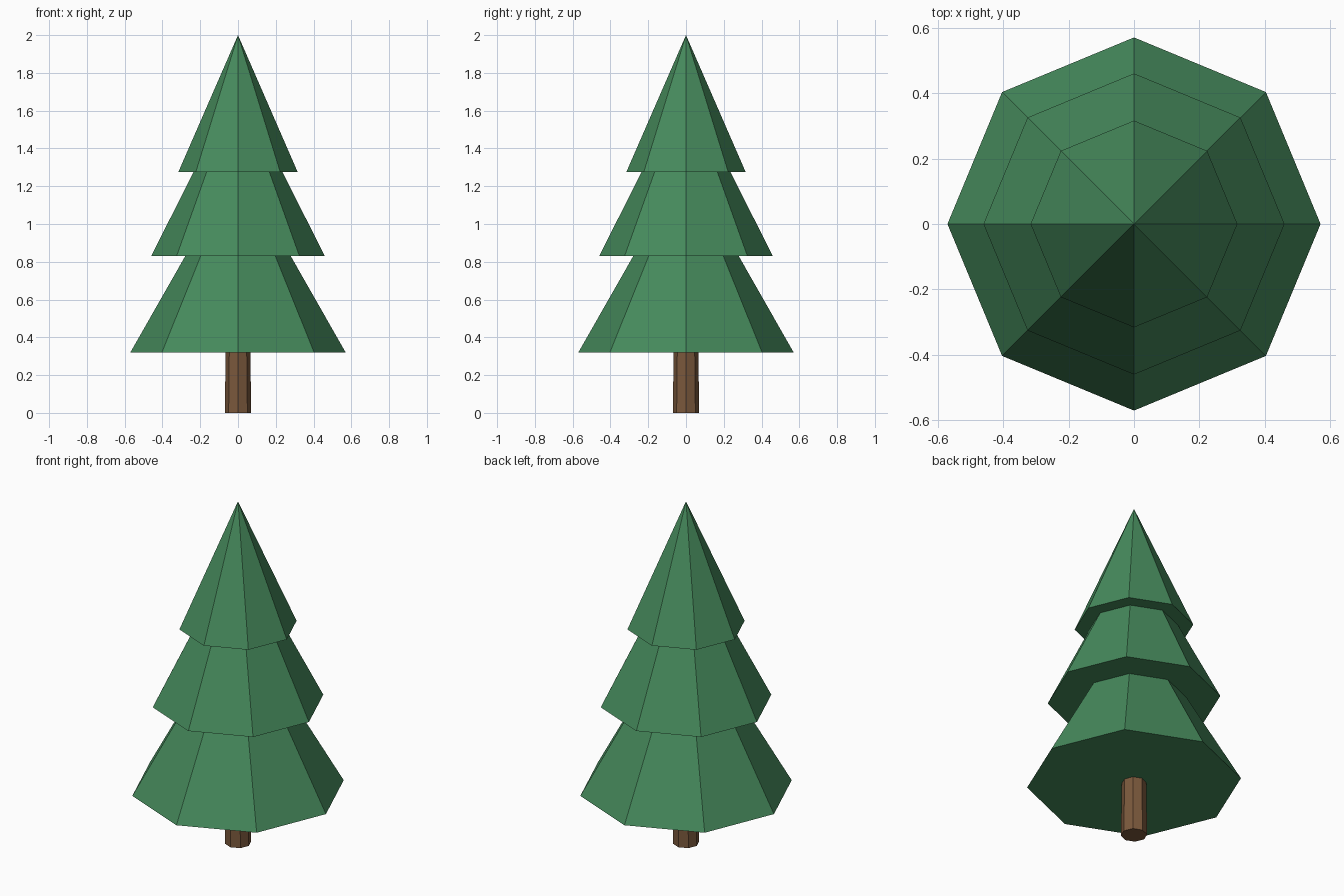
import bpy
import math

if "Cube" in bpy.data.objects:
    bpy.data.objects.remove(bpy.data.objects["Cube"])

SIDES = 8


def material(name, rgb):
    mat = bpy.data.materials.new(name)
    mat.diffuse_color = (*rgb, 1.0)
    mat.use_nodes = True
    mat.node_tree.nodes["Principled BSDF"].inputs["Base Color"].default_value = mat.diffuse_color
    return mat


def cone(name, z0, z1, r0, r1, mat):
    """Eight-sided cone with corners on the x and y axes."""
    bpy.ops.mesh.primitive_cone_add(
        vertices=SIDES, radius1=r0, radius2=r1, depth=z1 - z0,
        location=(0, 0, (z0 + z1) / 2))
    obj = bpy.context.object
    obj.name = name
    obj.data.materials.append(mat)
    bpy.ops.object.shade_flat()
    return obj


green = material("pine green", (0.061, 0.254, 0.107))
brown = material("bark brown", (0.195, 0.098, 0.045))

# Trunk, slightly tapered and reaching into the lowest tier
cone("trunk", 0.0, 0.40, 0.07, 0.064, brown)

# Foliage tiers: name, base height, tip height, base radius
for name, z0, z1, r in (
        ("lower_foliage", 0.32, 1.32, 0.57),
        ("middle_foliage", 0.83, 1.74, 0.46),
        ("upper_foliage", 1.275, 2.0, 0.316)):
    cone(name, z0, z1, r, 0.0, green)
